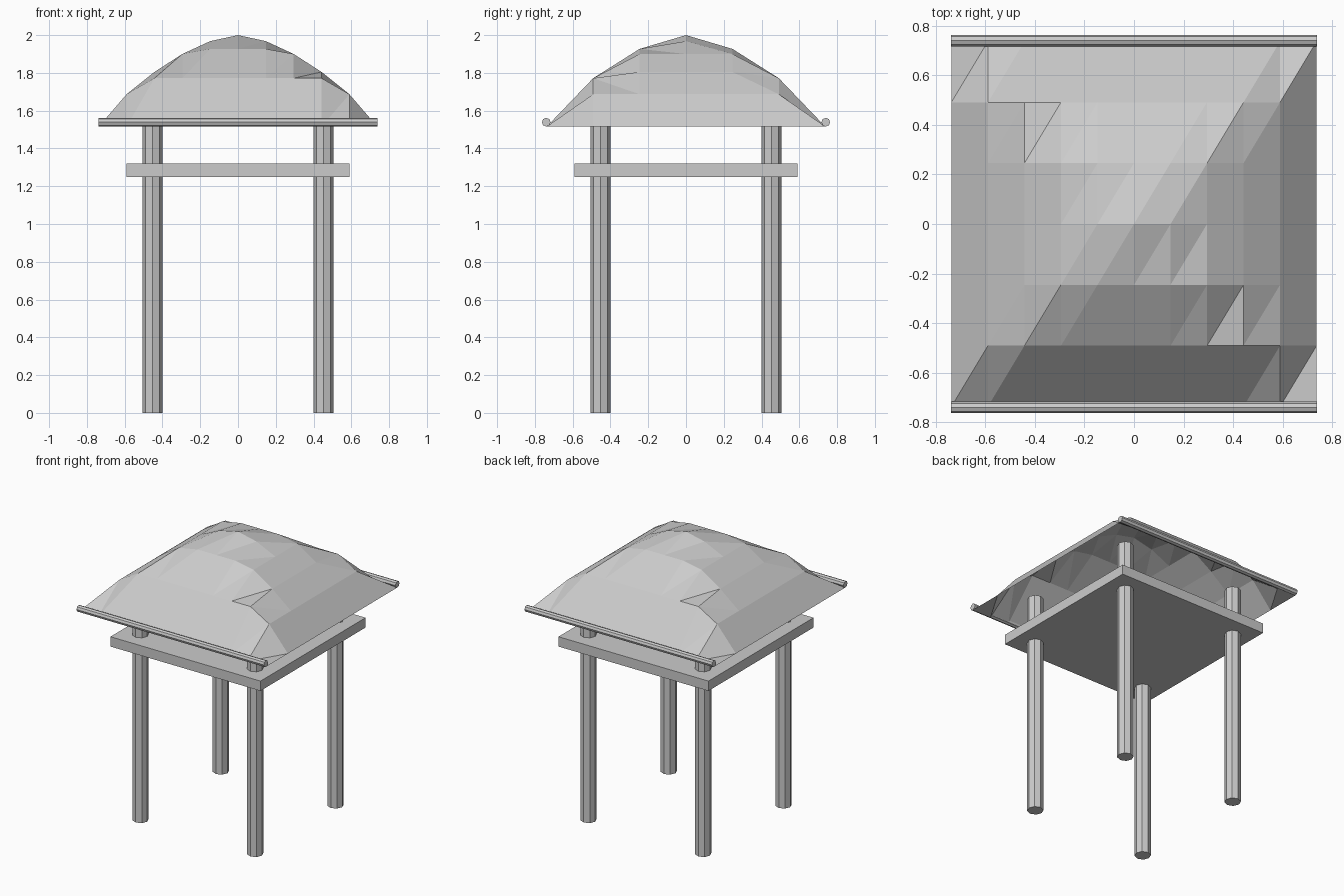
import bpy, bmesh, math
from mathutils import Matrix

if "Cube" in bpy.data.objects:
    bpy.data.objects.remove(bpy.data.objects["Cube"])

grey = bpy.data.materials.new("light grey")
grey.diffuse_color = (0.6, 0.6, 0.6, 1)
grey.use_nodes = True
grey.node_tree.nodes["Principled BSDF"].inputs["Base Color"].default_value = grey.diffuse_color


def finish(name, bm):
    me = bpy.data.meshes.new(name)
    bm.to_mesh(me)
    bm.free()
    me.materials.append(grey)
    ob = bpy.data.objects.new(name, me)
    bpy.context.collection.objects.link(ob)
    return ob


def rod(name, radius, length, centre, along_x=False):
    # eight-sided rod, vertices on the axes
    bm = bmesh.new()
    m = Matrix.Translation(centre)
    if along_x:
        m = m @ Matrix.Rotation(math.pi / 2, 4, 'Y')
    bmesh.ops.create_cone(bm, cap_ends=True, segments=8, radius1=radius,
                          radius2=radius, depth=length, matrix=m)
    return finish(name, bm)


# four legs
LEG_TOP = 1.575
for sx, side in ((-1, "left"), (1, "right")):
    for sy, end in ((-1, "front"), (1, "back")):
        rod(f"{end}_{side}_leg", 0.053, LEG_TOP,
            (sx * 0.452, sy * 0.452, LEG_TOP / 2))

# square shelf through the legs
bm = bmesh.new()
bmesh.ops.create_cube(bm, size=1, matrix=Matrix.Translation((0, 0, 1.284))
                      @ Matrix.Diagonal((1.182, 1.182, 0.07, 1)))
finish("shelf", bm)

# rods along the front and back roof edges
for sy, end in ((-1, "front"), (1, "back")):
    rod(f"{end}_roof_rod", 0.023, 1.476, (0, sy * 0.74, 1.539), True)

# thin domed roof: the lower of two arched profiles at every grid point
ARCH_X = [2.0, 1.968, 1.9, 1.805, 1.687, 1.516]
ARCH_Y = [2.0, 1.927, 1.772, 1.516]
NX, NY, HALF = 5, 3, 0.737
bm = bmesh.new()
grid = {}
for i in range(-NX, NX + 1):
    for j in range(-NY, NY + 1):
        z = min(ARCH_X[abs(i)], ARCH_Y[abs(j)])
        grid[i, j] = bm.verts.new((HALF * i / NX, HALF * j / NY, z))
for i in range(-NX, NX):
    for j in range(-NY, NY):
        a, b = grid[i, j], grid[i + 1, j]
        c, d = grid[i + 1, j + 1], grid[i, j + 1]
        bm.faces.new((a, b, c))
        bm.faces.new((a, c, d))
finish("roof", bm)
